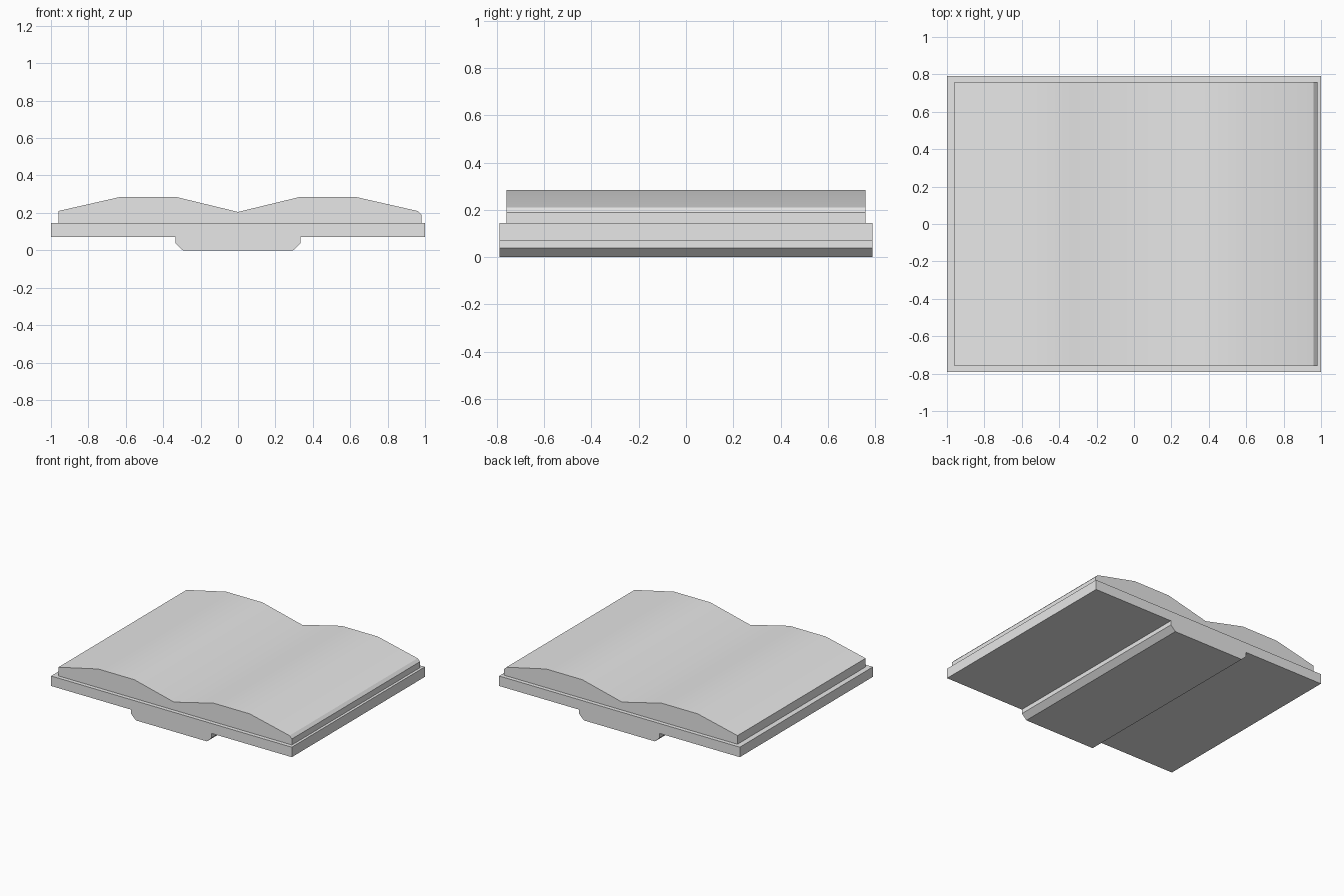
import bpy
import bmesh
from math import radians

cube = bpy.data.objects.get("Cube")
if cube:
    bpy.data.objects.remove(cube)


def material(name, color):
    mat = bpy.data.materials.new(name)
    mat.use_nodes = True
    mat.diffuse_color = color
    mat.node_tree.nodes["Principled BSDF"].inputs["Base Color"].default_value = color
    return mat


def extrude_profile(name, profile, half_depth, mat):
    """Extrude a closed x-z outline along y, centred on y = 0."""
    bm = bmesh.new()
    face = bm.faces.new([bm.verts.new((x, -half_depth, z)) for x, z in profile])
    result = bmesh.ops.extrude_face_region(bm, geom=[face], use_keep_orig=True)
    moved = [v for v in result["geom"] if isinstance(v, bmesh.types.BMVert)]
    bmesh.ops.translate(bm, vec=(0, 2 * half_depth, 0), verts=moved)
    bmesh.ops.recalc_face_normals(bm, faces=bm.faces)
    mesh = bpy.data.meshes.new(name)
    bm.to_mesh(mesh)
    bm.free()
    mesh.materials.append(mat)
    obj = bpy.data.objects.new(name, mesh)
    bpy.context.collection.objects.link(obj)
    # Soft page curve, crisp corners
    bpy.ops.object.select_all(action="DESELECT")
    obj.select_set(True)
    bpy.context.view_layer.objects.active = obj
    bpy.ops.object.shade_smooth_by_angle(angle=radians(30))
    return obj


grey = material("light grey", (0.8, 0.8, 0.8, 1))

# Cover boards with the chamfered spine below, mirrored about x = 0
half_cover = [(0.295, 0), (0.335, 0.038), (0.335, 0.07), (1, 0.07), (1, 0.145)]
cover = half_cover + [(-x, z) for x, z in reversed(half_cover)]
extrude_profile("book_cover", cover, 0.79, grey)

# Open pages: two swells with a valley, and a bevelled edge on one side
swell = [(0.33, 0.285), (0.63, 0.285), (0.96, 0.21)]
pages = [(-x, z) for x, z in reversed(swell)] + [(0, 0.205)] + swell
pages += [(0.98, 0.19), (0.98, 0.145), (-0.96, 0.145)]
extrude_profile("open_pages", pages, 0.76, grey)
